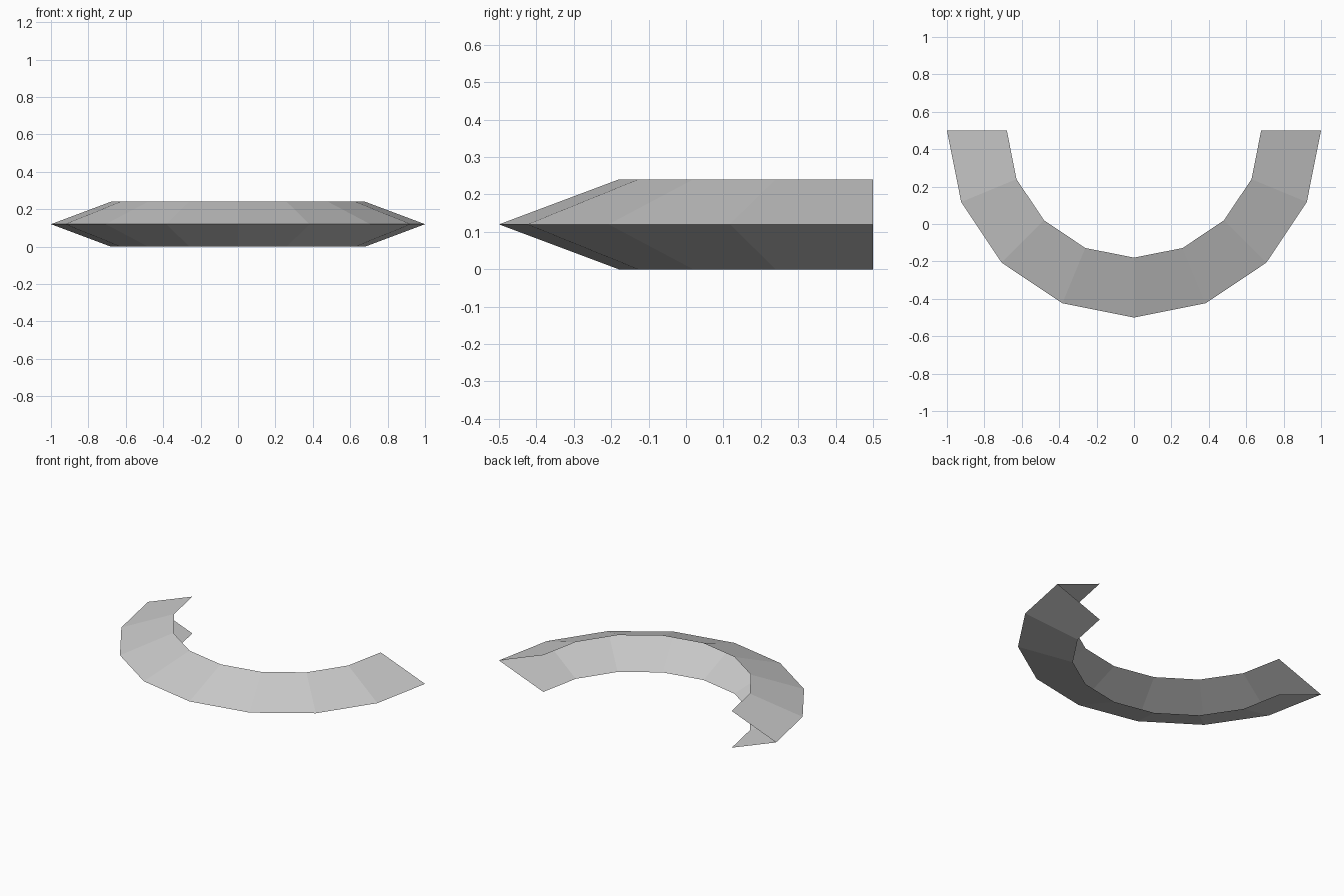
import bpy, bmesh, math
from mathutils import Vector

default = bpy.data.objects.get("Cube")
if default:
    bpy.data.objects.remove(default, do_unlink=True)

OUTER, INNER, HEIGHT, STEPS = 1.0, 0.68, 0.24, 8
CENTRE = Vector((0, 0.5, 0))

# Plain grey finish
grey = bpy.data.materials.new("plain_grey")
grey.use_nodes = True
colour = (0.6, 0.6, 0.6, 1)
grey.diffuse_color = colour
grey.node_tree.nodes["Principled BSDF"].inputs["Base Color"].default_value = colour

# V-shaped channel section, open towards the centre, swept through half a turn
bm = bmesh.new()
section = [(INNER, 0), (OUTER, HEIGHT / 2), (INNER, HEIGHT)]
verts = [bm.verts.new(CENTRE + Vector((r, 0, z))) for r, z in section]
edges = [bm.edges.new(pair) for pair in zip(verts, verts[1:])]
bmesh.ops.spin(bm, geom=verts + edges, cent=CENTRE, axis=(0, 0, 1),
               angle=-math.pi, steps=STEPS, use_duplicate=False)
bmesh.ops.remove_doubles(bm, verts=bm.verts, dist=0.0001)

# Turn every face outwards
bm.normal_update()
for face in bm.faces:
    radial = face.calc_center_median() - CENTRE
    radial.z = 0
    if face.normal.dot(radial) < 0:
        face.normal_flip()

mesh = bpy.data.meshes.new("half_ring_channel")
bm.to_mesh(mesh)
bm.free()
mesh.materials.append(grey)
channel = bpy.data.objects.new("half_ring_channel", mesh)
bpy.context.collection.objects.link(channel)
